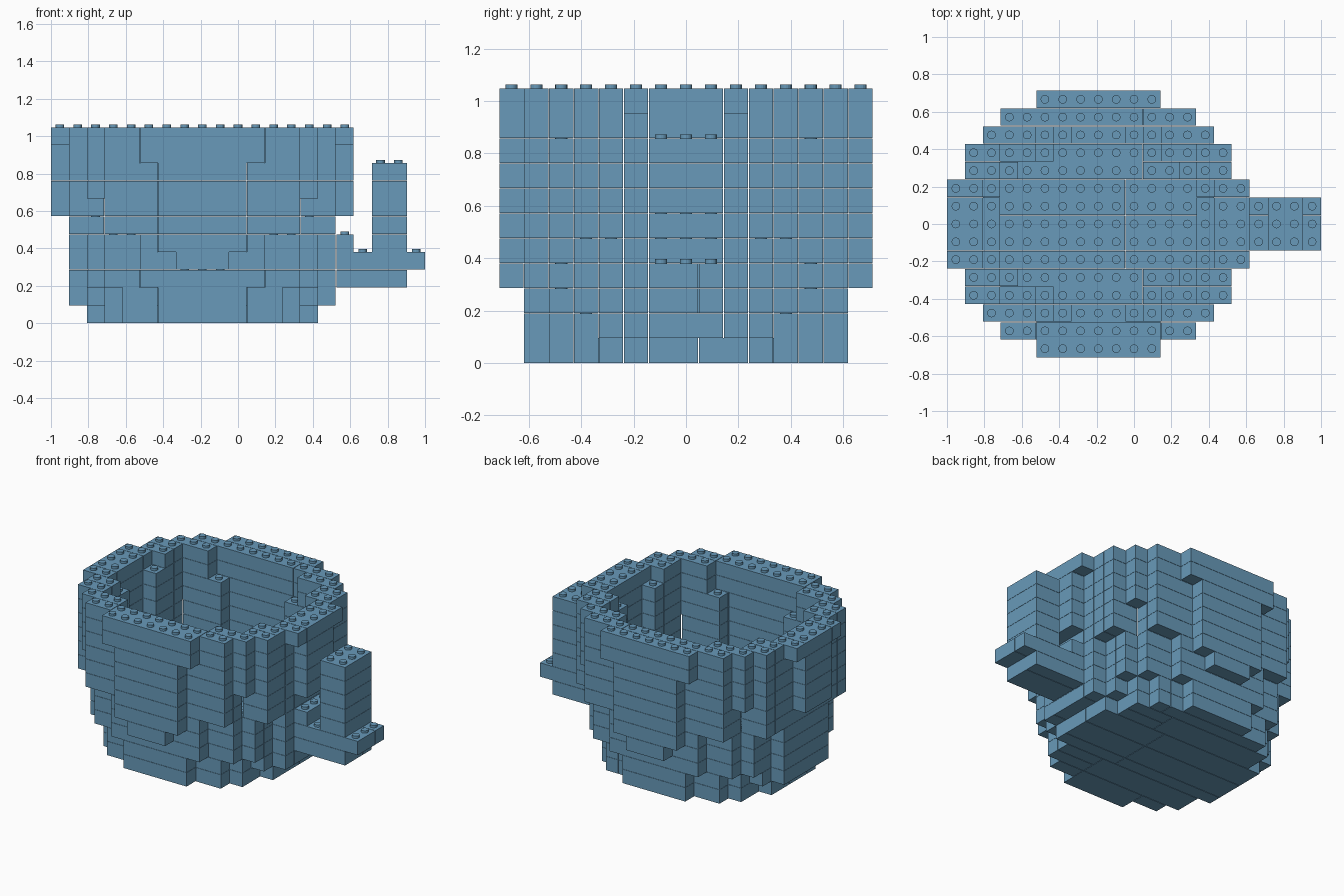
import bpy, bmesh
from mathutils import Matrix

cube = bpy.data.objects.get("Cube")
if cube:
    bpy.data.objects.remove(cube, do_unlink=True)

P = 2 / 21            # stud pitch, also the height of one course
GAP = 0.0015          # seam around each brick
MID = -2 * P          # x of the cup's axis

mat = bpy.data.materials.new("dusty blue")
mat.use_nodes = True
BLUE = (0.138, 0.322, 0.488, 1)
mat.diffuse_color = BLUE
mat.node_tree.nodes["Principled BSDF"].inputs["Base Color"].default_value = BLUE

# Half width of each course, row by row outwards from the middle
COURSES = [
    "6665542", "7776542", "7776653", "77766531", "77766532", "77777552",
    "88777552", "88777652", "88777652", "88777653", "88877653",
]


def disc(widths):
    cells = set()
    for row, w in enumerate(widths):
        for dx in range(-int(w), int(w) + 1):
            cells |= {(dx, row), (dx, -row)}
    return cells


def ring(cells):
    """Keep a wall two studs thick."""
    return {(x, y) for x, y in cells
            if not {(x - 2, y), (x + 2, y), (x, y - 2), (x, y + 2)} <= cells}


def block(x0, x1):
    return {(x, y) for x in range(x0, x1 + 1) for y in (-1, 0, 1)}


def bricks(cells):
    """Cover the cells: three-stud bricks in the middle, rows along x elsewhere."""
    left = set(cells)
    for c in sorted(cells, key=lambda c: (abs(c[1]) > 1, c[1], c[0])):
        if c not in left:
            continue
        middle = abs(c[1]) <= 1
        options = []
        for sx, sy in ((1, 0), (0, 1)) if middle else ((1, 0),):
            run = [c]
            while len(run) < (3 if sy else 8):
                nxt = (run[-1][0] + sx, run[-1][1] + sy)
                if nxt not in left or (sy and abs(nxt[1]) > 1):
                    break
                run.append(nxt)
            side = [(x + sy, y + sx) for x, y in run]
            wide = left.issuperset(side) and (middle or len(run) > 3)
            options.append(run + side if wide else run)
        best = max(options, key=len)
        left -= set(best)
        yield best[0], best[-1]


def finish(bm, name):
    mesh = bpy.data.meshes.new(name)
    bm.to_mesh(mesh)
    bm.free()
    mesh.materials.append(mat)
    obj = bpy.data.objects.new(name, mesh)
    bpy.context.collection.objects.link(obj)


def add_course(name, cells, level):
    bm = bmesh.new()
    for (xa, ya), (xb, yb) in bricks(cells):
        size = ((xb - xa + 1) * P - 2 * GAP, (yb - ya + 1) * P - 2 * GAP, P - GAP)
        at = (MID + (xa + xb) / 2 * P, (ya + yb) / 2 * P, (level + 0.5) * P)
        bmesh.ops.create_cube(
            bm, size=1, matrix=Matrix.Translation(at) @ Matrix.Diagonal((*size, 1)))
    finish(bm, name)


# Cup body: solid floor, then hollow courses that step outwards
body = [disc(COURSES[0])] + [ring(disc(w)) for w in COURSES[1:]]

# Handle: two stepped arms and an upright post
handle = [set() for _ in COURSES]
handle[2] = block(8, 11)
handle[3] = block(8, 12)
handle[4] = block(8, 8)
for level in range(4, 9):
    handle[level] |= block(10, 11)

for level in range(len(COURSES)):
    add_course(f"cup_course_{level + 1}", body[level], level)
    if handle[level]:
        add_course(f"handle_course_{level + 1}", handle[level], level)

# Studs on every uncovered cell
bm = bmesh.new()
for level in range(len(COURSES)):
    above = body[level + 1] | handle[level + 1] if level + 1 < len(COURSES) else set()
    for x, y in sorted((body[level] | handle[level]) - above):
        at = (MID + x * P, y * P, (level + 1) * P + 0.0065)
        bmesh.ops.create_cone(bm, cap_ends=True, segments=16, radius1=0.023,
                              radius2=0.023, depth=0.018,
                              matrix=Matrix.Translation(at))
finish(bm, "studs")
